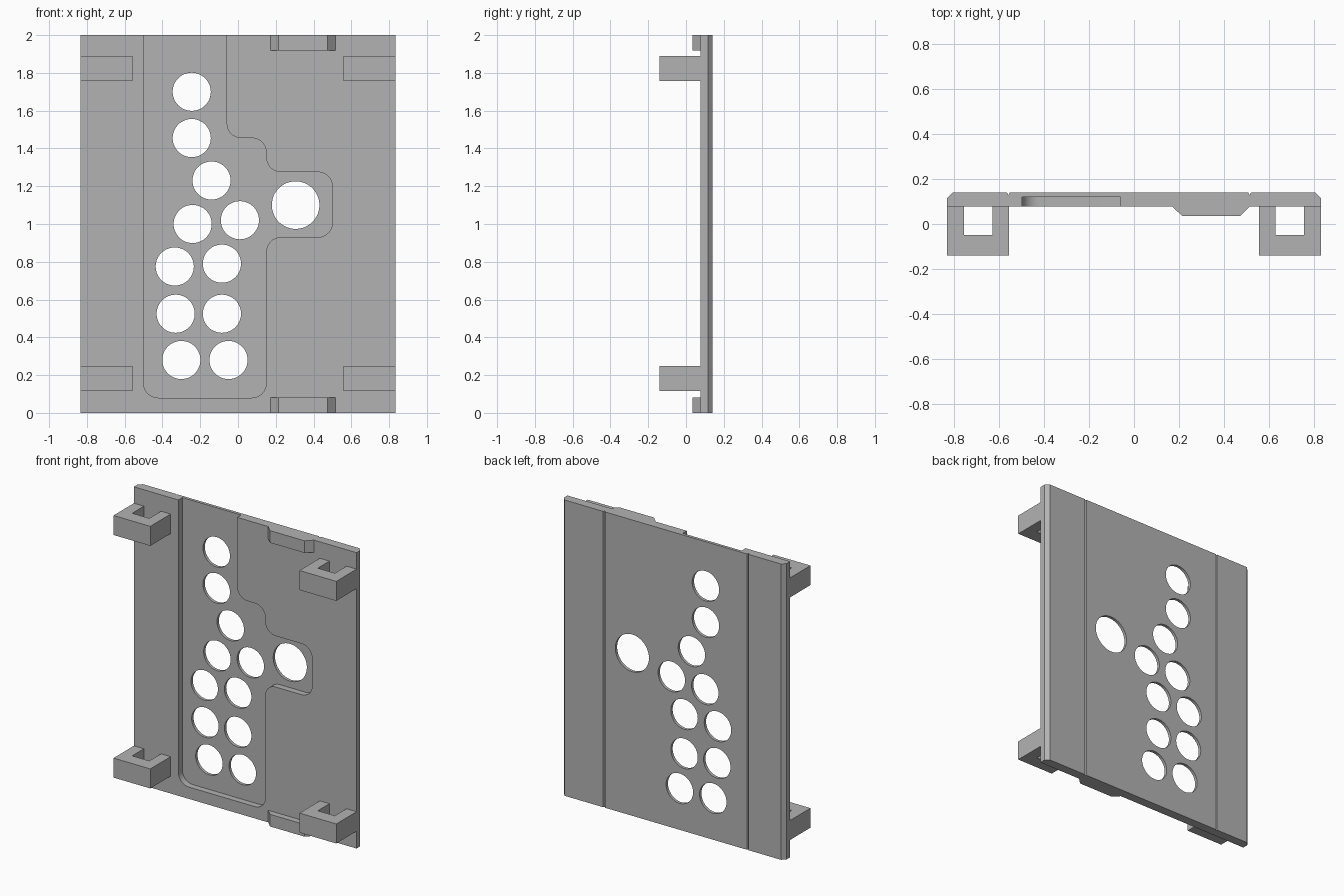
import bpy, bmesh, math
from mathutils import Vector

cube = bpy.data.objects.get("Cube")
if cube:
    bpy.data.objects.remove(cube, do_unlink=True)

grey = bpy.data.materials.new("plain grey")
grey.use_nodes = True
grey.diffuse_color = (0.45, 0.45, 0.45, 1)
grey.node_tree.nodes["Principled BSDF"].inputs["Base Color"].default_value = grey.diffuse_color

FRONT, BACK, HEIGHT, HALF = 0.077, 0.14, 2.0, 0.833


def prisms(name, outlines, start, end, axis):
    """Extrude closed 2D outlines along z (points are x, y) or y (points are x, z)."""
    bm = bmesh.new()
    for pts in outlines:
        place = (lambda p: (p[0], p[1], start)) if axis == "z" else (lambda p: (p[0], start, p[1]))
        face = bm.faces.new([bm.verts.new(place(p)) for p in pts])
        out = bmesh.ops.extrude_face_region(bm, geom=[face])
        verts = [v for v in out["geom"] if isinstance(v, bmesh.types.BMVert)]
        step = (0, 0, end - start) if axis == "z" else (0, end - start, 0)
        bmesh.ops.translate(bm, verts=verts, vec=step)
    bmesh.ops.recalc_face_normals(bm, faces=bm.faces)
    mesh = bpy.data.meshes.new(name)
    bm.to_mesh(mesh)
    bm.free()
    mesh.materials.append(grey)
    obj = bpy.data.objects.new(name, mesh)
    bpy.context.collection.objects.link(obj)
    return obj


def rounded(corners, steps=8):
    """Replace each (x, z, radius) right-angle corner with an arc."""
    pts = []
    for i, (x, z, r) in enumerate(corners):
        c = Vector((x, z))
        if r == 0:
            pts.append(c)
            continue
        a = (Vector(corners[i - 1][:2]) - c).normalized() * r
        b = (Vector(corners[(i + 1) % len(corners)][:2]) - c).normalized() * r
        for k in range(steps + 1):
            t = k / steps * math.pi / 2
            pts.append(c + a * (1 - math.sin(t)) + b * (1 - math.cos(t)))
    return pts


def circle(x, z, r, n=48):
    return [(x + r * math.cos(2 * math.pi * k / n), z + r * math.sin(2 * math.pi * k / n))
            for k in range(n)]


# Panel section: chamfered back corners and two thin V grooves
C, G = 0.024, 0.006
section = [(-HALF, FRONT), (HALF, FRONT), (HALF, BACK - C), (HALF - C, BACK)]
for gx in (0.515, -0.56):
    section += [(gx + G, BACK), (gx, BACK - 0.012), (gx - G, BACK)]
section += [(C - HALF, BACK), (-HALF, BACK - C)]
panel = prisms("panel", [section], 0, HEIGHT, "z")

# Stepped pocket in the front, open at the top edge
R = 0.077
pocket = prisms("pocket_cutter", [rounded([
    (-0.5, 2.1, 0), (-0.06, 2.1, 0), (-0.06, 1.455, R), (0.15, 1.455, R),
    (0.15, 1.275, R), (0.5, 1.275, R), (0.5, 0.93, R), (0.15, 0.93, R),
    (0.15, 0.08, R), (-0.5, 0.08, R)])], -0.05, 0.12, "y")

# Round through holes
centres = [(-0.245, 1.70), (-0.245, 1.455), (-0.14, 1.23), (-0.24, 1.0),
           (0.01, 1.02), (-0.335, 0.775), (-0.085, 0.79), (-0.33, 0.525),
           (-0.085, 0.525), (-0.30, 0.28), (-0.05, 0.28)]
holes = prisms("hole_cutter", [circle(x, z, 0.101) for x, z in centres]
               + [circle(0.305, 1.10, 0.126)], -0.1, 0.3, "y")

for cutter in (pocket, holes):
    cutter.hide_render = True
    mod = panel.modifiers.new(cutter.name, "BOOLEAN")
    mod.operation, mod.solver, mod.object = "DIFFERENCE", "EXACT", cutter
graph = bpy.context.evaluated_depsgraph_get()
cut_mesh = bpy.data.meshes.new_from_object(panel.evaluated_get(graph))
panel.modifiers.clear()
panel.data = cut_mesh
for cutter in (pocket, holes):
    bpy.data.objects.remove(cutter, do_unlink=True)

# Smooth only the curved walls
bpy.ops.object.select_all(action="DESELECT")
panel.select_set(True)
bpy.context.view_layer.objects.active = panel
bpy.ops.object.shade_smooth_by_angle(angle=math.radians(30))

# Four U-shaped brackets on the front
ROOT = FRONT + 0.01
for side, sx in (("left", 1), ("right", -1)):
    u = [(sx * x, y) for x, y in [
        (HALF, ROOT), (HALF, -0.14), (0.558, -0.14), (0.558, ROOT),
        (0.63, ROOT), (0.63, -0.048), (0.758, -0.048), (0.758, ROOT)]]
    for level, z in (("lower", 0.117), ("upper", 1.757)):
        prisms(f"{level}_{side}_bracket", [u], z, z + 0.132, "z")

# Bevelled tabs at the top and bottom edges
tab = [(0.172, ROOT), (0.172, FRONT), (0.215, 0.035), (0.473, 0.035),
       (0.515, FRONT), (0.515, ROOT)]
prisms("lower_tab", [tab], 0, 0.082, "z")
prisms("upper_tab", [tab], HEIGHT - 0.082, HEIGHT, "z")
